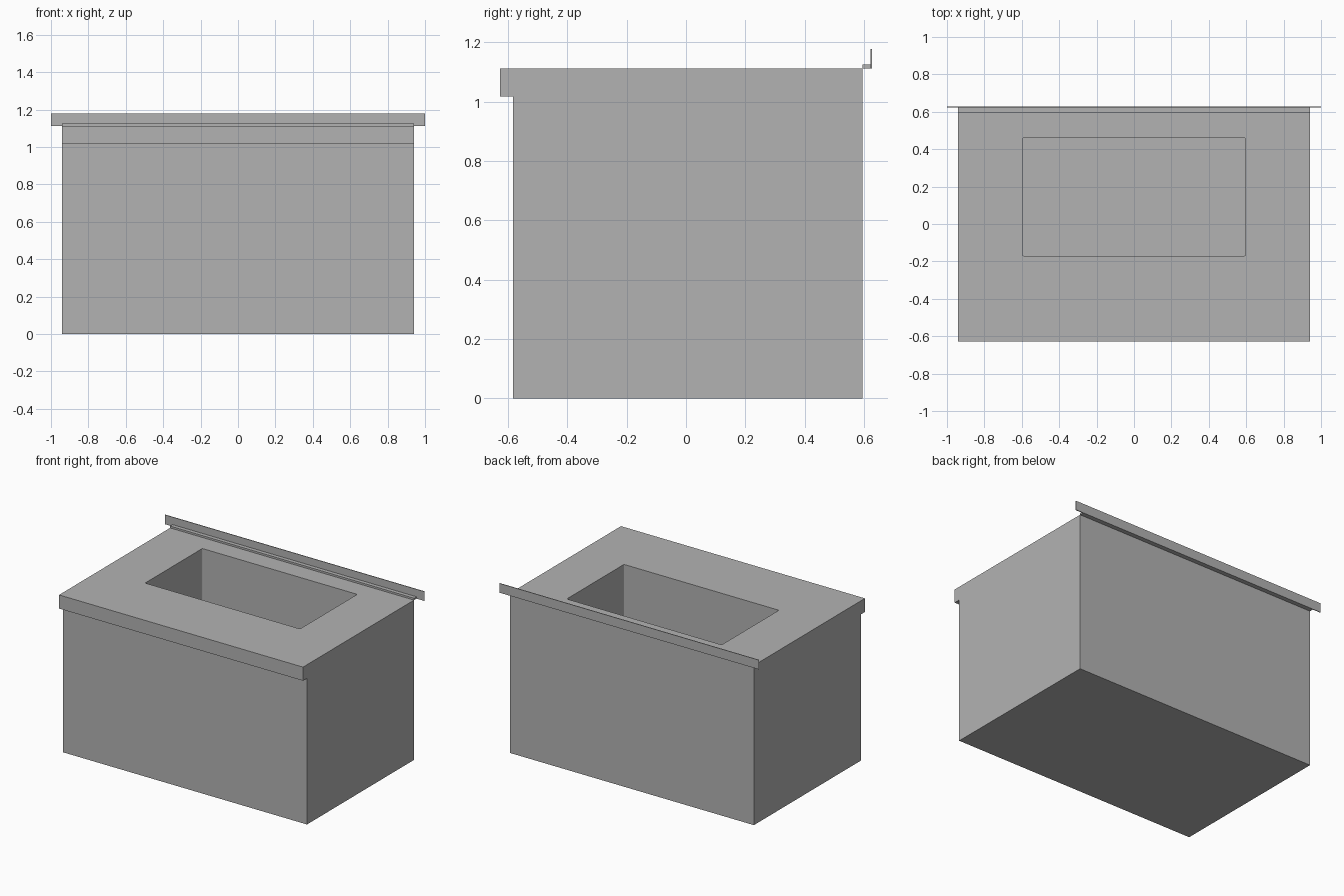
import bpy
import bmesh

cube = bpy.data.objects.get("Cube")
if cube:
    bpy.data.objects.remove(cube, do_unlink=True)

grey = bpy.data.materials.new("plain grey")
grey.use_nodes = True
colour = (0.45, 0.45, 0.45, 1)
grey.diffuse_color = colour
grey.node_tree.nodes["Principled BSDF"].inputs["Base Color"].default_value = colour


def extrude_profile(name, profile, half_width):
    """Sweep a closed (y, z) profile across x."""
    bm = bmesh.new()
    face = bm.faces.new([bm.verts.new((-half_width, y, z)) for y, z in profile])
    swept = bmesh.ops.extrude_face_region(bm, geom=[face])["geom"]
    verts = [v for v in swept if isinstance(v, bmesh.types.BMVert)]
    bmesh.ops.translate(bm, verts=verts, vec=(2 * half_width, 0, 0))
    bmesh.ops.recalc_face_normals(bm, faces=bm.faces)
    mesh = bpy.data.meshes.new(name)
    bm.to_mesh(mesh)
    bm.free()
    mesh.materials.append(grey)
    obj = bpy.data.objects.new(name, mesh)
    bpy.context.collection.objects.link(obj)
    return obj


def rectangle(y0, y1, z0, z1):
    return [(y0, z0), (y1, z0), (y1, z1), (y0, z1)]


# Dimensions
half_width = 0.94
front, back, lip_front = -0.583, 0.595, -0.627
top, lip_bottom = 1.113, 1.018

# Cabinet body with the overhanging front lip
body = extrude_profile("cabinet_body", [
    (front, 0), (back, 0), (back, top),
    (lip_front, top), (lip_front, lip_bottom), (front, lip_bottom)], half_width)

# Recessed basin with slightly rounded vertical corners
cutter = extrude_profile("basin_cutter", rectangle(-0.17, 0.46, 0.68, 1.3), 0.597)
cutter.hide_render = True
bm = bmesh.new()
bm.from_mesh(cutter.data)
uprights = [e for e in bm.edges
            if abs(e.verts[0].co.z - e.verts[1].co.z) > 0.1]
bmesh.ops.bevel(bm, geom=uprights, offset=0.008, segments=3, profile=0.5,
                affect='EDGES')
bm.to_mesh(cutter.data)
bm.free()

cut = body.modifiers.new("basin", 'BOOLEAN')
cut.operation = 'DIFFERENCE'
cut.solver = 'EXACT'
cut.object = cutter
bpy.context.view_layer.objects.active = body
bpy.ops.object.modifier_apply(modifier=cut.name)
bpy.data.objects.remove(cutter, do_unlink=True)

# Ledge behind the top, and the thin upright rail fixed to it
extrude_profile("rear_ledge", rectangle(back, 0.622, top, 1.126), half_width)
extrude_profile("rear_rail", rectangle(0.622, 0.627, top, 1.178), 1.0)
